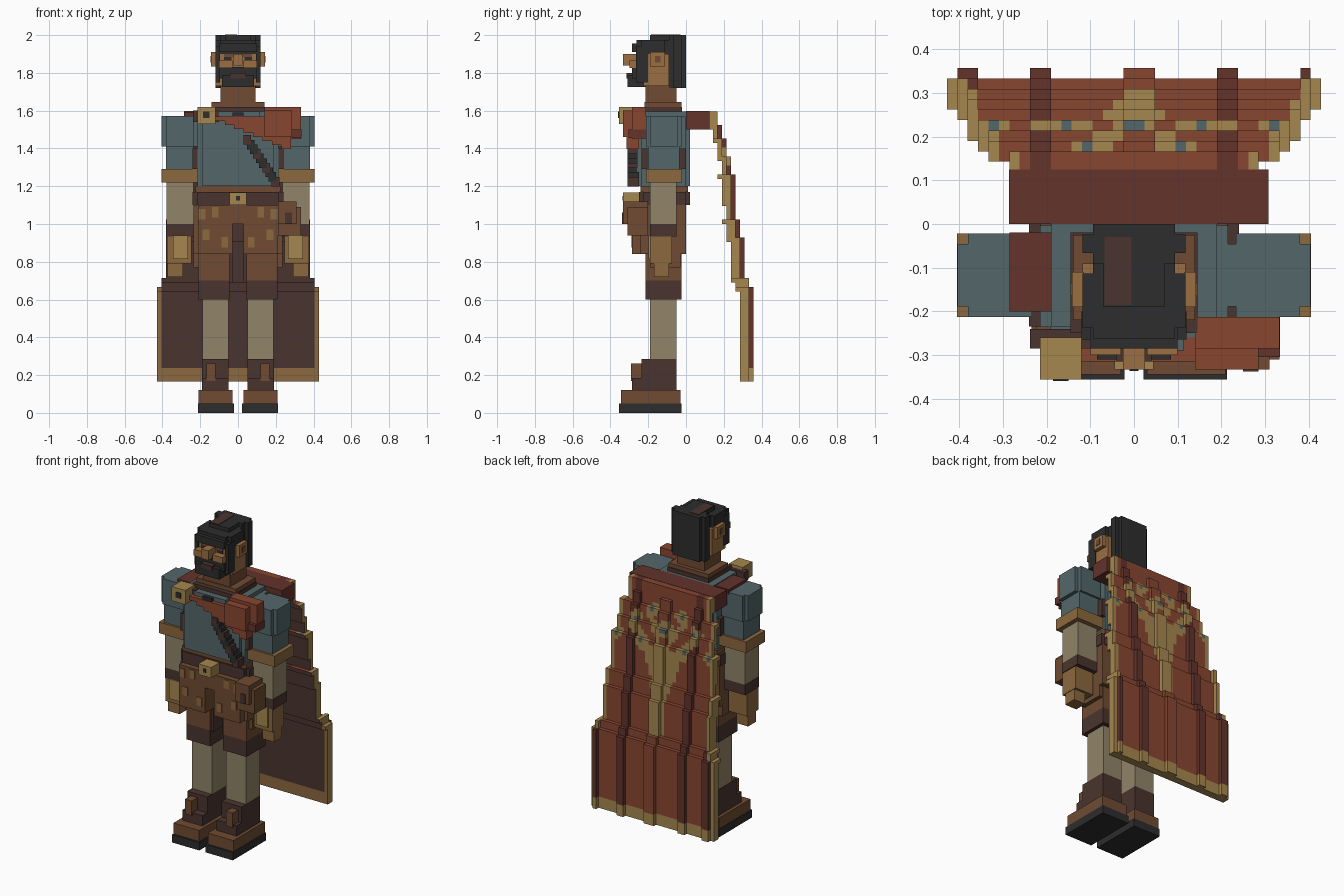
import bpy, bmesh, math

if "Cube" in bpy.data.objects:
    bpy.data.objects.remove(bpy.data.objects["Cube"])

V = 2 / 84  # voxel size


def lin(h):
    c = [int(h[i:i + 2], 16) / 255 for i in (0, 2, 4)]
    return [x / 12.92 if x <= 0.04045 else ((x + 0.055) / 1.055) ** 2.4 for x in c] + [1]


COLOURS = dict(teal="54676a", gold="a68750", brown="704b32", dark_brown="4a342e",
               cream="918468", black="2d2d2e", red="894631", dark_red="63332c",
               bronze="8c683e", skin="9c6f42")
MATS = {}
for key, hexa in COLOURS.items():
    MATS[key] = bpy.data.materials.new(key)
    MATS[key].diffuse_color = lin(hexa)


def finish(name, bm, colours):
    me = bpy.data.meshes.new(name)
    bmesh.ops.recalc_face_normals(bm, faces=bm.faces)
    bm.to_mesh(me)
    bm.free()
    for c in colours:
        me.materials.append(MATS[c])
    ob = bpy.data.objects.new(name, me)
    bpy.context.collection.objects.link(ob)
    return ob


def block(name, colour, x, y, z, notch=0):
    """Upright block; notch cuts a square step out of each vertical corner."""
    (a, b), (c, d), n = x, y, notch
    if n:
        pts = [(a + n, c), (b - n, c), (b - n, c + n), (b, c + n), (b, d - n), (b - n, d - n),
               (b - n, d), (a + n, d), (a + n, d - n), (a, d - n), (a, c + n), (a + n, c + n)]
    else:
        pts = [(a, c), (b, c), (b, d), (a, d)]
    bm = bmesh.new()
    f = bm.faces.new([bm.verts.new((p, q, z[0])) for p, q in pts])
    top = bmesh.ops.extrude_face_region(bm, geom=[f])["geom"]
    for v in top:
        if isinstance(v, bmesh.types.BMVert):
            v.co.z = z[1]
    return finish(name, bm, [colour])


def pair(name, colour, x, y, z, notch=0):
    block("left_" + name, colour, x, y, z, notch)
    block("right_" + name, colour, (-x[1], -x[0]), y, z, notch)


# Boots and legs
pair("boot_sole", "black", (.022, .213), (-.356, -.025), (0, .05))
pair("boot_foot", "brown", (.03, .21), (-.345, -.03), (.05, .12))
pair("boot_instep", "dark_brown", (.05, .19), (-.285, -.05), (.12, .185))
pair("boot_shaft", "dark_brown", (.05, .19), (-.235, -.05), (.185, .285))
pair("boot_tongue", "brown", (.12, .167), (-.292, -.23), (.17, .262))
pair("leg", "cream", (.05, .188), (-.19, -.05), (.285, .6))
pair("knee_cuff", "dark_brown", (.045, .21), (-.215, -.025), (.6, .7))
pair("trouser_leg", "brown", (.045, .21), (-.215, -.025), (.7, .84))
pair("inner_trouser", "dark_brown", (.03, .05), (-.2, -.04), (.69, .84))

# Shorts with front panels and patches
block("hips", "brown", (-.235, .235), (-.24, 0), (1.0, 1.1))
pair("shorts_leg", "brown", (.03, .235), (-.24, 0), (.84, 1.0))
pair("shorts_panel", "brown", (.03, .213), (-.285, -.24), (.84, 1.0))
block("shorts_front", "brown", (-.213, .213), (-.285, -.24), (1.0, 1.1))
pair("side_flap", "brown", (.2, .235), (-.19, -.03), (.77, .9))
for i, (px, pz) in enumerate([(.17, .94), (.07, .9), (.12, 1.06), (.19, 1.05)]):
    pair("shorts_patch_%d" % i, "bronze", (px - .018, px + .018), (-.289, -.284), (pz - .025, pz + .03))

# Belt, buckle and pouches
block("belt", "dark_brown", (-.24, .24), (-.25, .02), (1.1, 1.17), V)
block("waistband", "brown", (-.225, .225), (-.24, .01), (1.17, 1.2))
block("buckle", "gold", (-.045, .045), (-.333, -.25), (1.1, 1.167))
block("buckle_stud", "black", (-.01, .01), (-.337, -.332), (1.125, 1.147))
block("pouch", "brown", (.213, .333), (-.31, -.2), (.94, 1.09))
block("pouch_flap", "brown", (.213, .31), (-.333, -.2), (1.0, 1.12))
block("pouch_clasp", "dark_brown", (.25, .285), (-.338, -.332), (1.0, 1.06))

# Torso, collar and neck
block("torso", "teal", (-.215, .215), (-.26, .02), (1.2, 1.57), V)
block("shoulder_yoke", "teal", (-.19, .19), (-.235, 0), (1.57, 1.595))
block("collar", "dark_brown", (-.145, .145), (-.25, -.02), (1.595, 1.62))
block("collar_rim", "brown", (-.14, .14), (-.22, -.025), (1.62, 1.645))
block("neck", "brown", (-.093, .093), (-.215, -.05), (1.645, 1.73))
pair("armhole_trim", "dark_brown", (.213, .24), (-.235, -.0), (1.29, 1.4))

# Arms
pair("upper_sleeve", "teal", (.21, .404), (-.213, -.022), (1.41, 1.572), V)
pair("lower_sleeve", "teal", (.235, .38), (-.2, -.035), (1.29, 1.41))
pair("sleeve_cuff", "bronze", (.2, .406), (-.213, -.022), (1.22, 1.29))
pair("forearm", "cream", (.235, .378), (-.19, -.05), (1.0, 1.22))
pair("wrist_wrap", "dark_brown", (.235, .38), (-.19, -.05), (.935, 1.0))
pair("hand", "bronze", (.245, .375), (-.19, -.075), (.79, .935))
pair("hand_plate", "gold", (.265, .345), (-.198, -.19), (.815, .94))
pair("fingers", "bronze", (.29, .372), (-.17, -.09), (.72, .79))

# Head: hair shell, face, beard
block("head", "skin", (-.118, .118), (-.225, -.09), (1.73, 1.9))
block("back_hair", "black", (-.118, .118), (-.09, 0), (1.72, 2.0), V)
block("hair_cap", "black", (-.118, .118), (-.262, -.09), (1.9, 1.975), V)
block("hair_top", "black", (-.07, .07), (-.19, -.05), (1.97, 2.0))
block("hair_fringe", "black", (-.1, .1), (-.285, -.2), (1.91, 1.955))
block("hair_lock", "dark_brown", (-.068, -.006), (-.185, -.03), (1.995, 2.003))
block("face", "skin", (-.1, .1), (-.255, -.2), (1.8, 1.91))
block("brow", "brown", (-.075, .075), (-.262, -.2), (1.885, 1.925))
pair("eye", "black", (.035, .075), (-.261, -.254), (1.867, 1.889))
block("nose", "skin", (-.025, .025), (-.333, -.25), (1.84, 1.9))
pair("cheek", "skin", (.03, .1), (-.3, -.25), (1.825, 1.865))
pair("ear", "skin", (.115, .142), (-.19, -.11), (1.835, 1.91))
pair("ear_hollow", "brown", (.142, .146), (-.165, -.135), (1.855, 1.89))
block("beard", "black", (-.085, .085), (-.31, -.2), (1.725, 1.79))
block("moustache", "black", (-.1, .1), (-.285, -.2), (1.77, 1.83))
block("mouth", "dark_brown", (-.04, .04), (-.315, -.28), (1.77, 1.8))
pair("sideburn", "black", (.095, .12), (-.265, -.2), (1.75, 1.94))

# Red sash draped from brooch to shoulder
block("shoulder_drape", "red", (.14, .333), (-.285, -.213), (1.45, 1.62))
block("shoulder_drape_front", "red", (.14, .285), (-.333, -.285), (1.46, 1.6))
block("drape_trim", "dark_red", (.285, .335), (-.305, -.213), (1.455, 1.5))
for i in range(8):
    x0 = -.12 + i * .05
    low = 1.545 - i * .021
    block("sash_fold_%d" % i, "red", (x0, x0 + .05), (-.315, -.25), (low, min(1.57, low + .1 + i * .02)))
block("sash_tail", "dark_red", (-.285, -.19), (-.2, -.02), (1.56, 1.59))
block("brooch_mount", "dark_brown", (-.238, -.1), (-.285, -.24), (1.54, 1.6))
block("brooch", "gold", (-.215, -.12), (-.356, -.26), (1.53, 1.62))
block("brooch_gem", "black", (-.185, -.15), (-.36, -.355), (1.56, 1.595))
block("chest_pin", "teal", (-.1, .115), (-.29, -.24), (1.555, 1.595))
block("chest_pin_gem", "black", (-.03, .03), (-.31, -.28), (1.565, 1.59))

# Diagonal bandolier
for i in range(10):
    x0, z0 = .03 + i * .0165, 1.42 - i * .0245
    block("strap_link_%d" % i, "black" if i % 3 else "dark_brown", (x0, x0 + .04), (-.31, -.25), (z0, z0 + .05))

# Cape: stepped rows (bottom z, inner y, outer y, half width) in voxels
block("cape_yoke", "dark_red", (-.286, .308), (0, .125), (1.5, 1.597))
ROWS = [(64, 5, 7, 12), (61, 6, 8, 12), (57, 7, 9, 14), (53, 8, 10, 14), (47, 8, 11, 15),
        (43, 9, 11, 15), (39, 9, 12, 16), (30, 10, 13, 16), (28, 11, 14, 17), (7, 12, 15, 18)]
FOLDS = {-17, -16, -10, -9, -1, 0, 1, 8, 9, 16}
FLOWERS = [(0, 56), (4, 60), (8, 57), (13, 52), (6, 52)]


def cape_colour(i, k, half):
    """Gold border, stem, branches and teal-centred flowers on red."""
    a = i if i >= 0 else -1 - i
    x, z = a * V, k * V
    if k < 10 or a >= half - 1:
        return "gold"
    for fx, fz in FLOWERS:
        d = abs(a - fx) + abs(k - fz)
        if d == 0:
            return "teal"
        if d == 1 or (d == 2 and (a + k) % 3):
            return "gold"
    if .7 < z < 1.22 and x < .03 + max(0, z - .92) * .35:
        return "gold"
    if x < .22 and abs(z - (1.1 + 1.1 * x)) < .035:
        return "gold"
    if x < .12 and abs(z - (1.22 + 1.6 * x)) < .03:
        return "gold"
    return "dark_red" if i in FOLDS and i not in (-1, 0, 1) else "red"


cells = {}
upper = 67
for low, y0, y1, half in ROWS:
    for k in range(low, upper):
        for i in range(-half, half):
            c = cape_colour(i, k, half)
            for j in range(y0, y1 - (0 if i in FOLDS or k >= 64 else 1)):
                cells[i, j, k] = c
            # keep neighbouring rows joined where they step back
            if k == upper - 1 and low != 64:
                cells[i, y0 - 1, k] = c
    upper = low

names = ["red", "dark_red", "gold", "teal", "dark_brown", "bronze"]
bm = bmesh.new()
cache = {}


def vert(p):
    if p not in cache:
        cache[p] = bm.verts.new([q * V for q in p])
    return cache[p]


for cell, c in cells.items():
    for axis in range(3):
        for side in (0, 1):
            n = list(cell)
            n[axis] += 2 * side - 1
            if tuple(n) in cells:
                continue
            u, w = (axis + 1) % 3, (axis + 2) % 3
            ring = []
            for du, dw in ((0, 0), (1, 0), (1, 1), (0, 1)):
                p = list(cell)
                p[axis] += side
                p[u] += du
                p[w] += dw
                ring.append(vert(tuple(p)))
            f = bm.faces.new(ring if side else ring[::-1])
            col = c
            # lining on the inner side
            if axis == 1 and not side:
                a = abs(cell[0] + .5)
                col = "bronze" if cell[2] < 10 or (a > 17 and cell[2] < 28) else "dark_brown"
            f.material_index = names.index(col)
finish("cape", bm, names)

for m in bpy.data.materials:
    if m.users and not m.is_grease_pencil:
        m.use_nodes = True
        m.node_tree.nodes["Principled BSDF"].inputs["Base Color"].default_value = m.diffuse_color
